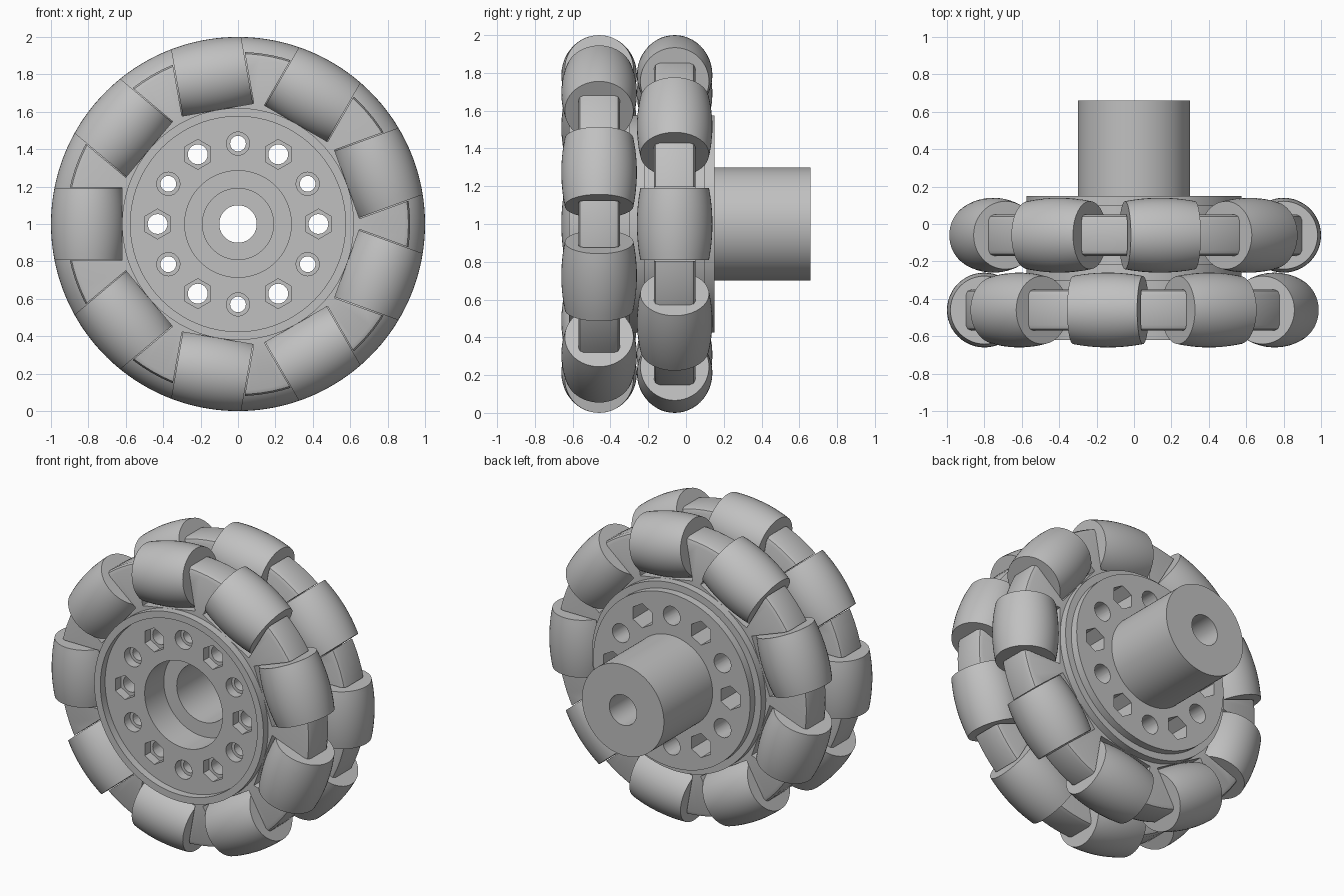
import bpy, bmesh
from math import radians, sin, cos, sqrt, tau
from mathutils import Matrix, Vector

cube = bpy.data.objects.get("Cube")
if cube:
    bpy.data.objects.remove(cube, do_unlink=True)

grey = bpy.data.materials.new("plain grey")
grey.use_nodes = True
COLOUR = (0.53, 0.53, 0.53, 1)
grey.diffuse_color = COLOUR
grey.node_tree.nodes["Principled BSDF"].inputs["Base Color"].default_value = COLOUR

UP = Matrix.Translation((0, 0, 1))
ROWS = {"front": (-0.46, 0), "back": (-0.06, 20)}   # row centre and angle offset


def lathe(bm, profile, steps, matrix=Matrix(), closed=False):
    """Turn a (radius, y) profile about the y axis."""
    part = bmesh.new()
    verts = [part.verts.new((0, y, r)) for r, y in profile]
    pairs = list(zip(verts, verts[1:])) + ([(verts[-1], verts[0])] if closed else [])
    edges = [part.edges.new(p) for p in pairs]
    bmesh.ops.spin(part, geom=verts + edges, cent=(0, 0, 0), axis=(0, 1, 0),
                   angle=tau, steps=steps, use_duplicate=False)
    bmesh.ops.remove_doubles(part, verts=part.verts[:], dist=1e-5)
    bmesh.ops.recalc_face_normals(part, faces=part.faces[:])
    part.transform(matrix)
    mesh = bpy.data.meshes.new("part")
    part.to_mesh(mesh)
    part.free()
    bm.from_mesh(mesh)
    bpy.data.meshes.remove(mesh)


def rod(bm, radius, y0, y1, steps, matrix):
    lathe(bm, [(0, y0), (radius, y0), (radius, y1), (0, y1)], steps, matrix)


def make(name, bm):
    mesh = bpy.data.meshes.new(name)
    bm.to_mesh(mesh)
    bm.free()
    mesh.materials.append(grey)
    obj = bpy.data.objects.new(name, mesh)
    bpy.context.collection.objects.link(obj)
    return obj


def activate(obj):
    bpy.ops.object.select_all(action="DESELECT")
    obj.select_set(True)
    bpy.context.view_layer.objects.active = obj


def smooth(obj):
    activate(obj)
    bpy.ops.object.shade_smooth_by_angle(angle=radians(30))


def cut(obj, bm):
    """Subtract the cutter mesh and discard it."""
    cutter = make("cutter", bm)
    cutter.hide_render = True
    mod = obj.modifiers.new("cut", "BOOLEAN")
    mod.operation, mod.solver, mod.object = "DIFFERENCE", "EXACT", cutter
    activate(obj)
    bpy.ops.object.modifier_apply(modifier=mod.name)
    bpy.data.objects.remove(cutter, do_unlink=True)


def row_profile(c):
    """Rim, rounded web and rim of one roller row, from back to front."""
    half = [(0.62, 0.16), (0.62, 0.11), (0.89, 0.11), (0.911, 0.101), (0.92, 0.08)]
    return [(r, c + y) for r, y in half] + [(r, c - y) for r, y in reversed(half)]


# Hub: shaft, back boss, two rows, front recess and stepped bore
profile = [(0.1, 0.66), (0.3, 0.66), (0.3, 0.15), (0.575, 0.15), (0.575, 0.1)]
profile += row_profile(-0.06) + [(0.575, -0.22), (0.575, -0.3)] + row_profile(-0.46)
profile += [(0.575, -0.62), (0.575, -0.57), (0.285, -0.57), (0.285, -0.37),
            (0.19, -0.37), (0.19, 0.4), (0.1, 0.4)]
bm = bmesh.new()
lathe(bm, profile, 96, closed=True)
hub = make("wheel_hub", bm)

# Pockets in the webs where the rollers sit
for c, offset in ROWS.values():
    bm = bmesh.new()
    for i in range(9):
        turn = Matrix.Rotation(radians(offset + 40 * i - 90), 4, "Y")
        place = turn @ Matrix.Translation((0, c, 0.82)) @ Matrix.Diagonal((0.39, 0.36, 0.4, 1))
        bmesh.ops.create_cube(bm, size=1, matrix=place)
    cut(hub, bm)

# Bolt circle: through holes, then hexagon and round pockets at both ends
through, pockets = bmesh.new(), bmesh.new()
for i in range(12):
    a = radians(30 * i)
    spot = Matrix.Translation((0.43 * cos(a), 0, 0.43 * sin(a)))
    hexagon = i % 2 == 0
    rod(through, 0.053 if hexagon else 0.042, -0.8, 0.4, 24, spot)
    radius, sides = (0.08, 6) if hexagon else (0.062, 24)
    rod(pockets, radius, -0.7, -0.51, sides, spot)
    rod(pockets, radius, -0.05, 0.3, sides, spot)
cut(hub, through)
cut(hub, pockets)
hub.matrix_world = UP
smooth(hub)

# Barrel roller whose long outline follows the wheel's outer circle
bm = bmesh.new()
LENGTH = 0.19
xs = [LENGTH * (i / 6 - 1) for i in range(13)]
barrel = [(sqrt(1 - x * x) - 0.8, x) for x in xs]
lathe(bm, [(0, -LENGTH)] + barrel + [(0, LENGTH)], 48, Matrix.Rotation(radians(90), 4, "Z"))
first = make("roller", bm)
smooth(first)

# Nine rollers in each row, the rows staggered by half a step
for row, (c, offset) in ROWS.items():
    for i in range(9):
        roller = bpy.data.objects.new(f"{row}_roller_{i + 1}", first.data)
        bpy.context.collection.objects.link(roller)
        turn = Matrix.Rotation(radians(offset + 40 * i - 90), 4, "Y")
        roller.matrix_world = UP @ turn @ Matrix.Translation((0, c, 0.8))
bpy.data.objects.remove(first, do_unlink=True)
